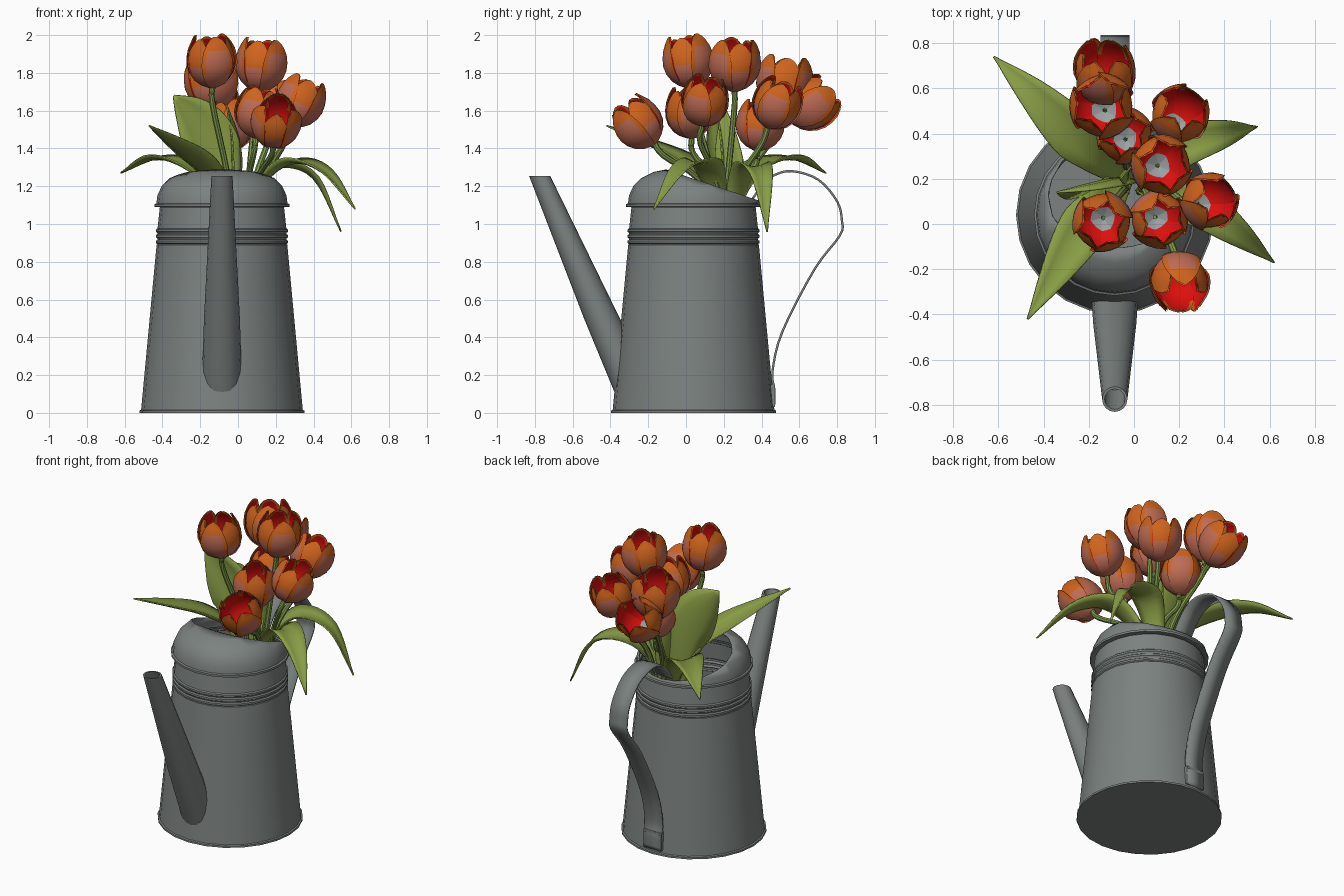
import bpy, bmesh, math
from mathutils import Vector, Matrix

if "Cube" in bpy.data.objects:
    bpy.data.objects.remove(bpy.data.objects["Cube"])

CX, CY = -0.085, 0.04   # axis of the can


def mat(name, c):
    m = bpy.data.materials.new(name)
    m.diffuse_color = (*c, 1)
    m.use_nodes = True
    m.node_tree.nodes["Principled BSDF"].inputs["Base Color"].default_value = m.diffuse_color
    return m


GREY = mat("zinc_grey", (0.2, 0.225, 0.215))
LEAF = mat("leaf_green", (0.25, 0.34, 0.06))
STEM = mat("stem_green", (0.21, 0.32, 0.07))
SALMON = mat("petal_salmon", (0.52, 0.15, 0.09))
ORANGE = mat("petal_orange", (0.62, 0.125, 0.012))
RED = mat("petal_red", (0.72, 0.005, 0.004))
PALE = mat("petal_pale_heart", (0.32, 0.36, 0.36))


def finish(name, bm, mats, thick=0.0, angle=40, normals=True):
    if normals:
        bmesh.ops.recalc_face_normals(bm, faces=bm.faces)
    me = bpy.data.meshes.new(name)
    bm.to_mesh(me)
    bm.free()
    ob = bpy.data.objects.new(name, me)
    bpy.context.collection.objects.link(ob)
    for m in mats:
        me.materials.append(m)
    bpy.ops.object.select_all(action='DESELECT')
    ob.select_set(True)
    bpy.context.view_layer.objects.active = ob
    bpy.ops.object.shade_smooth_by_angle(angle=math.radians(angle))
    if thick:
        s = ob.modifiers.new("thickness", 'SOLIDIFY')
        s.thickness = thick
        s.offset = 0
    return ob


def skin(bm, rows, closed=True):
    """Bridge rows of points into quads."""
    vs = [[bm.verts.new(p) for p in r] for r in rows]
    n = len(vs[0])
    out = []
    for i in range(len(vs) - 1):
        for j in range(n if closed else n - 1):
            k = (j + 1) % n
            out.append((i, j, bm.faces.new((vs[i][j], vs[i][k], vs[i + 1][k], vs[i + 1][j]))))
    return vs, out


def ring(x, y, z, r, n):
    return [Vector((x + r * math.cos(2 * math.pi * k / n), y + r * math.sin(2 * math.pi * k / n), z)) for k in range(n)]


def spline(pts, steps):
    """Smooth path through points."""
    p = [Vector(q) for q in pts]
    p = [2 * p[0] - p[1]] + p + [2 * p[-1] - p[-2]]
    out = []
    for i in range(1, len(p) - 2):
        a, b, c, d = p[i - 1:i + 3]
        for s in range(steps):
            t = s / steps
            out.append(0.5 * (2 * b + (c - a) * t + (2 * a - 5 * b + 4 * c - d) * t * t + (3 * b - a - 3 * c + d) * t ** 3))
    return out + [p[-2]]


# Can body: tapered wall with foot rim and three slight bands
prof = [(0.437, 0), (0.437, 0.012), (0.428, 0.016), (0.346, 0.89)]
for z in (0.905, 0.935, 0.965):
    prof += [(0.342, z - 0.012), (0.349, z - 0.006), (0.349, z + 0.006), (0.341, z + 0.012)]
prof += [(0.327, 1.105)]
bm = bmesh.new()
vs, _ = skin(bm, [ring(CX, CY, z, r, 24) for r, z in prof])
bm.faces.new(vs[0])
finish("can_body", bm, [GREY])

# Domed hood, cut by a slanting plane to leave the opening
bm = bmesh.new()
dome = [(0.325, 1.092), (0.354, 1.094), (0.354, 1.103), (0.344, 1.107), (0.338, 1.15), (0.315, 1.2),
        (0.275, 1.24), (0.21, 1.272), (0.12, 1.29), (0.02, 1.296)]
skin(bm, [ring(CX, CY, z, r, 24) for r, z in dome])
bmesh.ops.bisect_plane(bm, geom=bm.verts[:] + bm.edges[:] + bm.faces[:],
                       plane_co=(0, -0.1, 1.283), plane_no=(0, 0.33, 1), clear_outer=True)
finish("can_hood", bm, [GREY], 0.008)

# Spout: leaning cone with a level mouth
bm = bmesh.new()
sp = [(-0.24, 0.04, 0.11), (-0.445, 0.5, 0.095), (-0.775, 1.255, 0.056), (-0.775, 1.255, 0.045), (-0.69, 1.06, 0.045)]
vs, _ = skin(bm, [ring(CX, y, z, r, 16) for y, z, r in sp])
bm.faces.new(vs[-1])
finish("spout", bm, [GREY])

# Handle strap
path = spline([(0, y, z) for y, z in [(0.35, 1.13), (0.4, 1.2), (0.46, 1.255), (0.56, 1.28), (0.7, 1.235), (0.8, 1.12),
                                      (0.825, 1.02), (0.815, 0.94), (0.68, 0.76), (0.51, 0.43), (0.458, 0.22),
                                      (0.468, 0.12), (0.466, 0.03)]], 4)
bm = bmesh.new()
skin(bm, [[Vector((CX + s * 0.064, p.y, p.z)) for s in (-1, 1)] for p in path], False)
finish("handle", bm, [GREY], 0.012)

# Plate where the strap meets the foot
bm = bmesh.new()
bmesh.ops.create_cube(bm, size=1, matrix=Matrix.Translation((CX, 0.452, 0.09)) @ Matrix.Diagonal((0.13, 0.04, 0.12, 1)))
finish("handle_foot", bm, [GREY])

# Tulip heads
SHAPE = [(0, 0.015), (0.07, 0.062), (0.16, 0.094), (0.3, 0.12), (0.45, 0.132), (0.6, 0.131), (0.75, 0.122),
         (0.87, 0.106), (0.95, 0.092), (1, 0.083)]
U = [-1, -0.74, -0.4, 0, 0.4, 0.74, 1]


def tulip(name, centre, lean, size, flare, turn):
    d = Vector(lean).normalized()
    base = Vector(centre) - d * 0.14 * size
    M = Matrix.Translation(base) @ d.to_track_quat('Z', 'Y').to_matrix().to_4x4() @ Matrix.Scale(size, 4)
    bm = bmesh.new()
    for k in range(6):
        outer = k % 2
        ang = turn + k * math.pi / 3
        for side in (0, 1):                      # 0 outside, 1 inside
            rows = []
            for v, r in SHAPE:
                hw = 0.68 if v < 0.4 else 0.1 + 0.58 * math.sqrt(max(0, 1 - ((v - 0.4) / 0.6) ** 2.2))
                row = []
                for u in U:
                    rr = r * (1 if outer else 0.92) * (1 + flare * v * v) + 0.006 * u * u - 0.008 * side
                    rr = max(rr, 0.004)
                    a = ang + u * hw
                    z = 0.28 * v * (1 if outer else 0.95) + 0.004 * side * (v < 0.1)
                    row.append(M @ Vector((rr * math.cos(a), rr * math.sin(a), z)))
                rows.append(row[::-1] if side else row)
            _, faces = skin(bm, rows, False)
            for i, j, f in faces:
                edge = j in (0, 5)
                if side:
                    f.material_index = 3 if i < 1 else (1 if i > 7 or (edge and i > 4) else 2)
                else:
                    f.material_index = 1 if i > (5 if outer else 3) or (edge and i > 2) else 0
    finish(name, bm, [SALMON, ORANGE, RED, PALE], angle=60, normals=False)
    return base, d


def stem(name, base, d):
    foot = Vector((base.x * 0.25, 0.17 + (base.y - 0.17) * 0.2, 0.85))
    low = Vector((base.x * 0.42 + 0.01, 0.2 + (base.y - 0.2) * 0.3, 1.2))
    pts = spline([foot, low, base - d * 0.1 * (1 if base.z > 1.5 else 0.8), base + d * 0.003], 5)
    rows = []
    for i, p in enumerate(pts):
        t = (pts[min(i + 1, len(pts) - 1)] - pts[max(i - 1, 0)]).normalized()
        q = t.to_track_quat('Z', 'Y')
        rows.append([p + q @ v for v in ring(0, 0, 0, 0.016, 8)])
    bm = bmesh.new()
    skin(bm, rows)
    finish(name, bm, [STEM])


FLOWERS = [  # centre, lean, size, flare, turn
    ((0.20, -0.25, 1.53), (0.1, -0.55, 0.7), 0.98, 0.05, 0.3),
    ((-0.14, 0.01, 1.86), (-0.03, -0.12, 1), 1.0, 0.0, 0.0),
    ((0.12, 0.26, 1.84), (0.12, 0.02, 1), 1.0, 0.08, 0.6),
    ((0.33, 0.10, 1.645), (0.35, 0.1, 0.9), 0.95, 0.02, 0.9),
    ((0.11, 0.02, 1.59), (0.12, -0.08, 1), 0.98, -0.05, 0.2),
    ((-0.14, 0.52, 1.74), (-0.08, 0.12, 1), 1.05, 0.15, 0.5),
    ((-0.13, 0.66, 1.63), (-0.05, 0.75, 0.6), 1.0, 0.15, 0.1),
    ((-0.04, 0.39, 1.52), (-0.02, 0.12, 1), 0.95, 0.0, 0.7),
    ((0.2, 0.48, 1.63), (0.2, 0.35, 0.9), 0.95, 0.1, 0.4),
]
for n, f in enumerate(FLOWERS, 1):
    stem(f"stem_{n}", *tulip(f"tulip_{n}", *f))


# Leaves: arching blades with a folded midrib
def leaf(name, pts, half, across=None, blunt=1.6):
    path = spline(pts, 5)
    rows = []
    for i, p in enumerate(path):
        t = (path[min(i + 1, len(path) - 1)] - path[max(i - 1, 0)]).normalized()
        s = Vector(across) if across else t.cross(Vector((0, 0, 1)))
        s = (s - t * s.dot(t)).normalized()
        n = s.cross(t)
        k = i / (len(path) - 1)
        w = half * max(0.03, min(1, 0.4 + 1.3 * k) * (1 - max(0, (k - 0.4) / 0.6) ** blunt))
        rows.append([p + s * w * u + n * w * 0.3 * u * u for u in (-1, -0.5, 0, 0.5, 1)])
    bm = bmesh.new()
    skin(bm, rows, False)
    finish(name, bm, [LEAF], 0.008)


leaf("leaf_back_left", [(-0.05, 0.22, 1.0), (-0.15, 0.3, 1.2), (-0.29, 0.42, 1.31), (-0.45, 0.58, 1.34), (-0.62, 0.74, 1.27)], 0.115)
leaf("leaf_front_left", [(-0.05, 0.2, 1.0), (-0.13, 0.1, 1.22), (-0.24, -0.04, 1.34), (-0.35, -0.22, 1.43), (-0.47, -0.42, 1.52)], 0.115)
leaf("leaf_front_right", [(0.03, 0.18, 1.0), (0.14, 0.14, 1.22), (0.29, 0.08, 1.32), (0.46, -0.04, 1.27), (0.62, -0.17, 1.08)], 0.1)
leaf("leaf_back_right", [(0.03, 0.24, 1.0), (0.1, 0.29, 1.2), (0.22, 0.35, 1.3), (0.4, 0.4, 1.24), (0.545, 0.43, 0.96)], 0.1)
leaf("leaf_tall", [(-0.06, 0.2, 1.0), (-0.1, 0.2, 1.25), (-0.15, 0.19, 1.42), (-0.23, 0.17, 1.56), (-0.34, 0.14, 1.68)], 0.15, (1, 0.25, 0.4), 2.8)
leaf("leaf_inner", [(0.0, 0.24, 1.0), (-0.02, 0.24, 1.25), (-0.03, 0.22, 1.45), (-0.06, 0.2, 1.63)], 0.08, (0.3, 1, 0))
